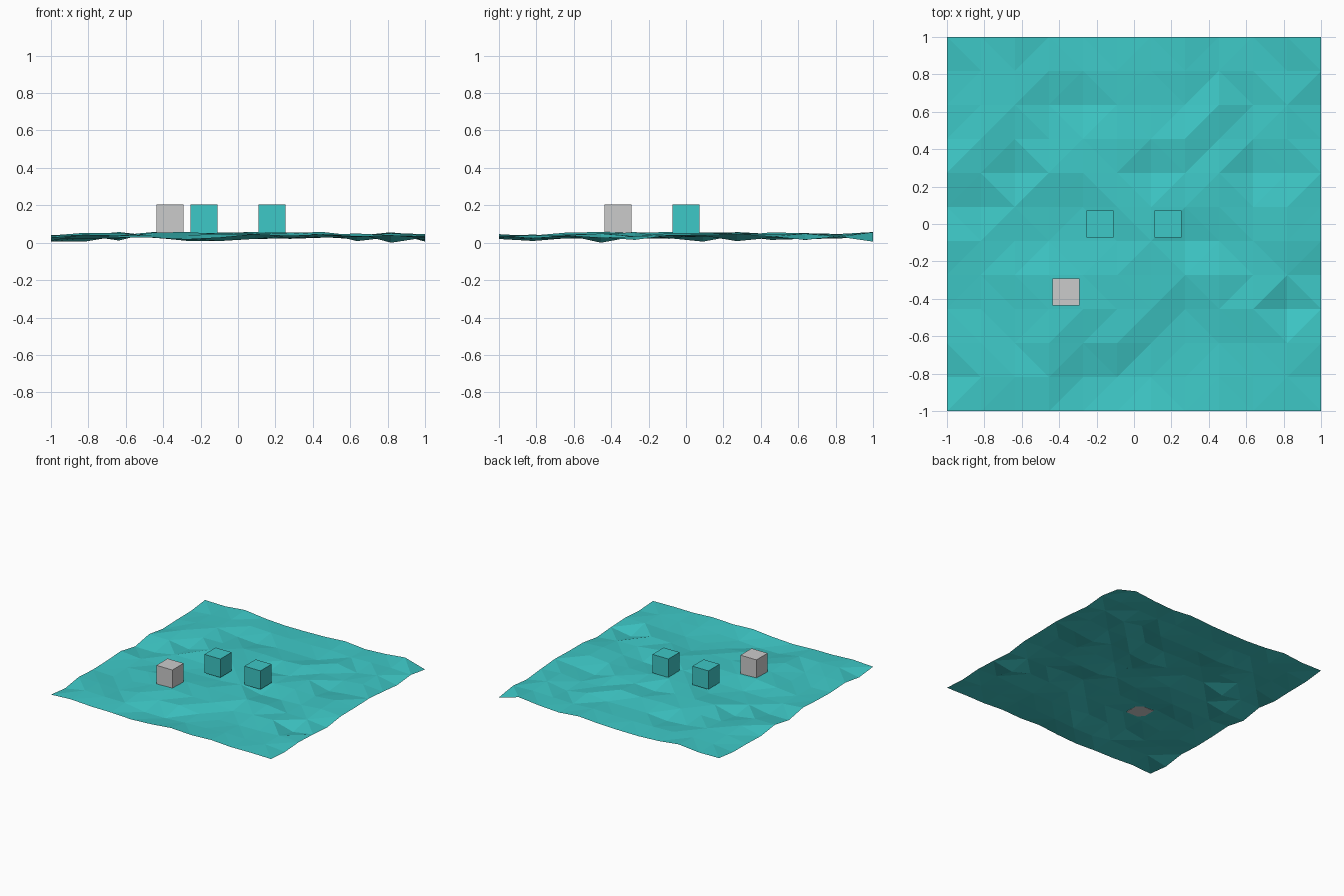
import bpy, bmesh, random

if "Cube" in bpy.data.objects:
    bpy.data.objects.remove(bpy.data.objects["Cube"])

random.seed(7)
N = 11                 # cells per side of the ground
CELL = 2 / N           # one board cell
SIDE = 0.8 * CELL      # block width
BASE, TOP = 0.053, 0.205   # block undersides and tops

teal = bpy.data.materials.new("teal")
teal.diffuse_color = (0.048, 0.58, 0.57, 1)
teal.use_nodes = True
teal.node_tree.nodes["Principled BSDF"].inputs["Base Color"].default_value = teal.diffuse_color


def finish(bm, name, material=None):
    mesh = bpy.data.meshes.new(name)
    bm.to_mesh(mesh)
    bm.free()
    obj = bpy.data.objects.new(name, mesh)
    bpy.context.collection.objects.link(obj)
    if material:
        mesh.materials.append(material)
    return obj


def block(name, col, row, material=None):
    bm = bmesh.new()
    bmesh.ops.create_cube(bm, size=1)
    obj = finish(bm, name, material)
    obj.scale = (SIDE, SIDE, TOP - BASE)
    obj.location = (col * CELL, row * CELL, (BASE + TOP) / 2)


# Gently uneven, faceted ground sheet, a little higher around the middle
bm = bmesh.new()
bmesh.ops.create_grid(bm, x_segments=N, y_segments=N, size=1)
for v in bm.verts:
    middle = max(abs(v.co.x), abs(v.co.y)) < 0.5
    mean, spread = (0.043, 0.011) if middle else (0.032, 0.013)
    v.co.z = min(0.057, max(0.006, random.gauss(mean, spread)))
    # ground swells around the underside of the grey block
    dx, dy = v.co.x + 2 * CELL, v.co.y + 2 * CELL
    if max(abs(dx), abs(dy)) < 0.6 * CELL:
        v.co.z = 0.057 if dx * dy < 0 else 0.05
min(bm.verts, key=lambda v: v.co.z).co.z = 0.0
bmesh.ops.triangulate(bm, faces=bm.faces[:], quad_method='BEAUTY')
finish(bm, "ground", teal)

# Blocks resting on the board cells
block("left_block", -1, 0, teal)
block("right_block", 1, 0, teal)
block("grey_block", -2, -2)
